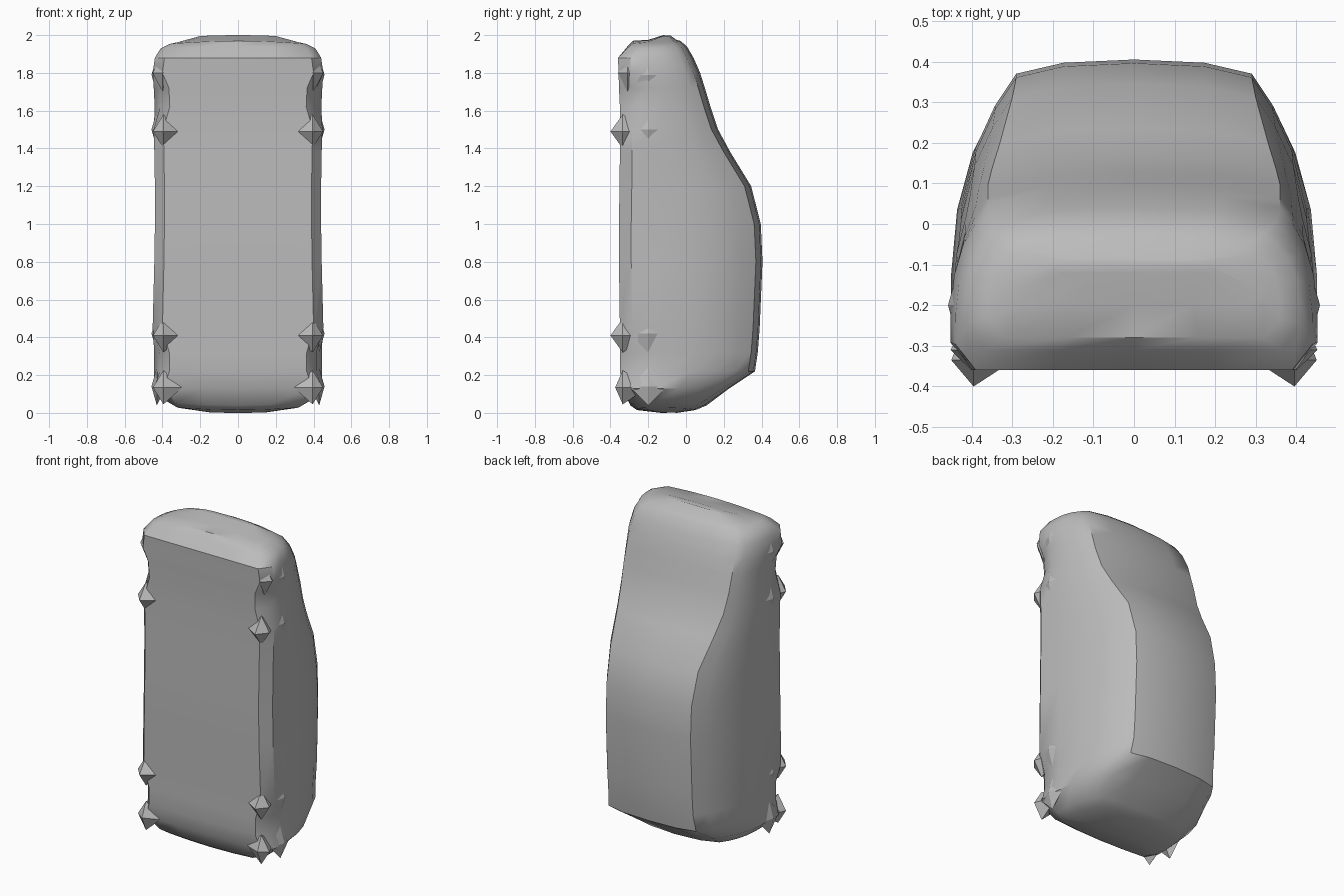
import bpy, bmesh, math

cube = bpy.data.objects.get("Cube")
if cube:
    bpy.data.objects.remove(cube, do_unlink=True)

grey = bpy.data.materials.new("plain grey")
grey.use_nodes = True
COLOUR = (0.5, 0.5, 0.5, 1.0)
grey.diffuse_color = COLOUR
grey.node_tree.nodes["Principled BSDF"].inputs["Base Color"].default_value = COLOUR


def finish(name, bm, smooth_angle=None):
    """Turn a bmesh into a grey object."""
    bmesh.ops.recalc_face_normals(bm, faces=bm.faces)
    mesh = bpy.data.meshes.new(name)
    bm.to_mesh(mesh)
    bm.free()
    mesh.materials.append(grey)
    obj = bpy.data.objects.new(name, mesh)
    bpy.context.collection.objects.link(obj)
    if smooth_angle:
        bpy.ops.object.select_all(action='DESELECT')
        obj.select_set(True)
        bpy.context.view_layer.objects.active = obj
        bpy.ops.object.shade_smooth_by_angle(angle=math.radians(smooth_angle))
    return obj


# Car body stations from tail (z = 0) to nose (z = 2):
# z, underside y, roof y, half width, roof half width, wheel-well pinch, end bow
STATIONS = [
    (0.00, -0.13, -0.05, 0.15, 0.10, 0.00, -0.02),
    (0.015, -0.26, 0.05, 0.32, 0.24, 0.00, -0.02),
    (0.04, -0.295, 0.11, 0.37, 0.28, 0.00, -0.02),
    (0.13, -0.335, 0.23, 0.445, 0.32, 0.00, 0.00),
    (0.22, -0.35, 0.365, 0.445, 0.30, 0.03, 0.00),
    (0.32, -0.35, 0.38, 0.445, 0.29, 0.03, 0.00),
    (0.45, -0.35, 0.39, 0.452, 0.29, 0.00, 0.00),
    (0.80, -0.355, 0.405, 0.443, 0.29, 0.00, 0.00),
    (1.00, -0.355, 0.396, 0.44, 0.29, 0.00, 0.00),
    (1.20, -0.352, 0.345, 0.44, 0.30, 0.00, 0.00),
    (1.38, -0.35, 0.235, 0.443, 0.33, 0.00, 0.00),
    (1.50, -0.35, 0.17, 0.447, 0.35, 0.00, 0.00),
    (1.62, -0.35, 0.13, 0.442, 0.36, 0.03, 0.00),
    (1.72, -0.355, 0.10, 0.447, 0.36, 0.03, 0.00),
    (1.80, -0.357, 0.075, 0.452, 0.36, 0.00, 0.00),
    (1.88, -0.36, 0.04, 0.44, 0.35, 0.00, 0.00),
    (1.94, -0.31, 0.005, 0.41, 0.32, 0.00, 0.01),
    (1.97, -0.28, -0.03, 0.36, 0.28, 0.00, 0.02),
    (1.975, -0.20, -0.05, 0.32, 0.27, 0.00, 0.02),
    (2.00, -0.12, -0.085, 0.20, 0.16, 0.00, 0.02),
]


def section(z, f, b, w, r, pinch, bow):
    """Closed ring: flat underside, chamfered sill, curved side, crowned roof."""
    h = b - f
    k = min(1, h / 0.4)
    top, sill = b - 0.035 * k, f + min(0.065, 0.2 * h)
    half = [(0.45 * w, f), (0.885 * w - pinch, f)]
    for t in (1, 0.75, 0.5, 0.28, 0.12):
        x = r + (w - r) * (1 - (1 - t) ** 3.3)
        half.append((x - (pinch if t == 1 else 0), top + (sill - top) * t))
    half += [(r, top), (0.6 * r, b - 0.008 * k)]
    ring = [(0, f)] + half + [(0, b)] + [(-x, y) for x, y in reversed(half)]
    return [(x, y, z - bow * (x / 0.4) ** 2) for x, y in ring]


bm = bmesh.new()
rings = [[bm.verts.new(p) for p in section(*s)] for s in STATIONS]
n = len(rings[0])
for lower, upper in zip(rings, rings[1:]):
    for i in range(n):
        j = (i + 1) % n
        bm.faces.new((lower[i], lower[j], upper[j], upper[i]))
bm.faces.new(rings[0])
bm.faces.new(rings[-1])
finish("car_body", bm, 38)


def lump(name, side, x, y, z, inner, outer, front, back, half_z):
    """Faceted eight-sided lump, mirrored by side."""
    bm = bmesh.new()
    v = [bm.verts.new((side * px, py, pz)) for px, py, pz in (
        (inner, y, z), (x, front, z), (outer, y, z), (x, back, z))]
    for dz in (-half_z, half_z):
        tip = bm.verts.new((side * x, y, z + dz))
        for i in range(4):
            bm.faces.new((v[i], v[(i + 1) % 4], tip))
    finish(name, bm)


for side, label in ((1, "left"), (-1, "right")):
    # Wheel remnants poking out below the sill
    for part, z, front in (("front_wheel", 1.49, -0.40),
                           ("rear_wheel", 0.41, -0.40),
                           ("rear_bumper_corner", 0.135, -0.375)):
        lump(f"{part}_{label}", side, 0.395, -0.335, z, 0.295, 0.45, front, -0.20, 0.09)
    # Raised arch corners on the flank
    for part, z in (("front_arch_rear", 1.50), ("front_arch_front", 1.79),
                    ("rear_arch_front", 0.42), ("rear_arch_rear", 0.14)):
        lump(f"{part}_{label}", side, 0.43, -0.20, z, 0.38, 0.458, -0.30, -0.10, 0.10)
    # Faceted corner of the front bumper
    lump(f"front_bumper_corner_{label}", side, 0.40, -0.31, 1.80, 0.30, 0.452, -0.36, -0.22, 0.10)
